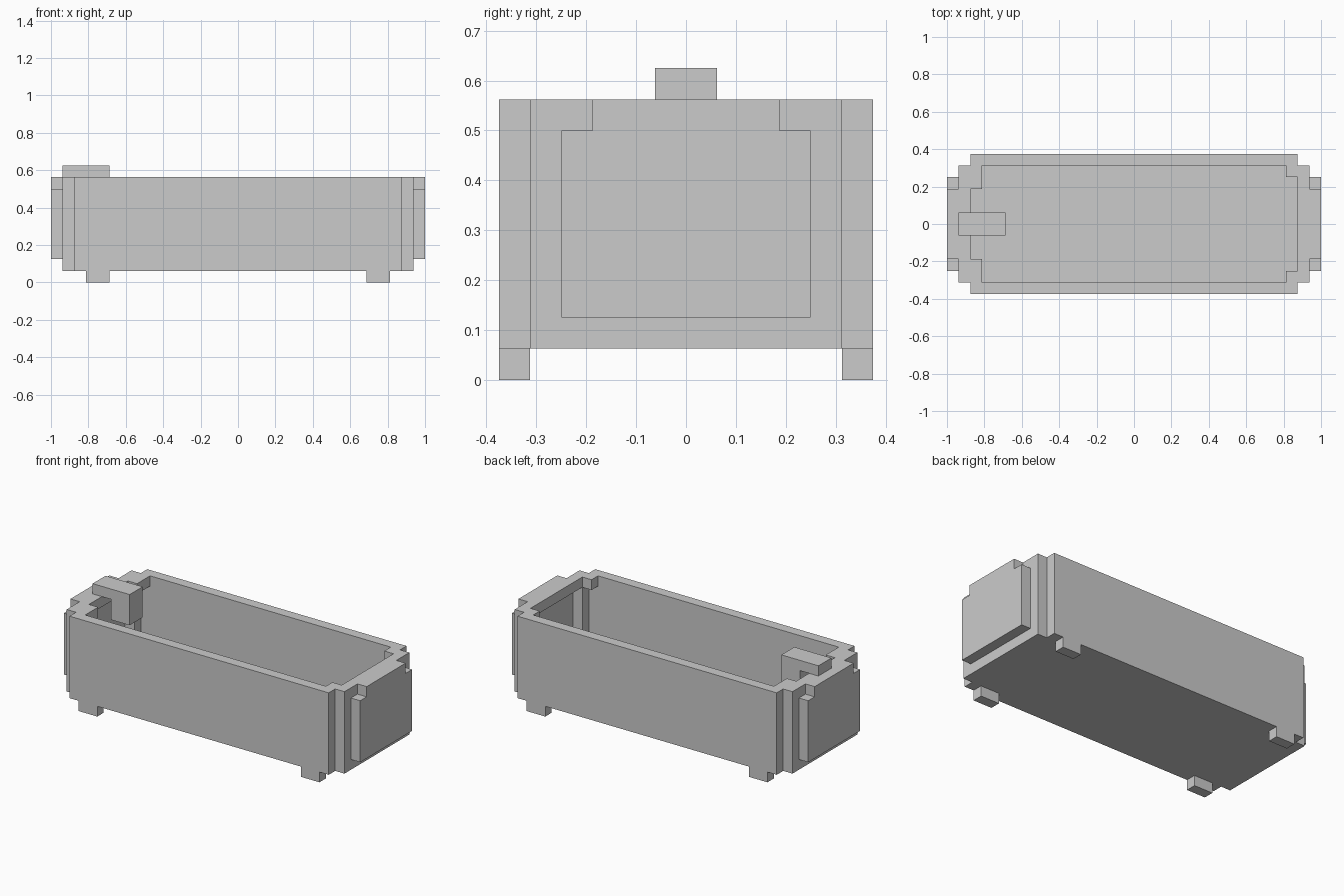
import bpy, bmesh

if "Cube" in bpy.data.objects:
    bpy.data.objects.remove(bpy.data.objects["Cube"])

U = 1 / 16  # one block unit


def prism(name, outline, z0, z1):
    """Extrude a flat outline (block units) from z0 to z1."""
    bm = bmesh.new()
    base = bm.faces.new([bm.verts.new((x * U, y * U, z0 * U)) for x, y in outline])
    top = bmesh.ops.extrude_face_region(bm, geom=[base])["geom"]
    verts = [v for v in top if isinstance(v, bmesh.types.BMVert)]
    bmesh.ops.translate(bm, verts=verts, vec=(0, 0, (z1 - z0) * U))
    bmesh.ops.recalc_face_normals(bm, faces=bm.faces)
    mesh = bpy.data.meshes.new(name)
    bm.to_mesh(mesh)
    bm.free()
    obj = bpy.data.objects.new(name, mesh)
    bpy.context.collection.objects.link(obj)
    return obj


def box(name, xs, ys, zs):
    (x0, x1), (y0, y1) = xs, ys
    return prism(name, [(x0, y0), (x1, y0), (x1, y1), (x0, y1)], *zs)


def mirror(obj, x, y):
    mod = obj.modifiers.new("Mirror", 'MIRROR')
    mod.use_axis = (x, y, False)
    mod.use_mirror_merge = False


# Floor with stepped corners
quarter = [(15, 5), (14, 5), (14, 6)]
half = quarter + [(-x, y) for x, y in reversed(quarter)]
prism("floor", half + [(x, -y) for x, y in reversed(half)], 1, 2)

# Long walls, corner posts, end panels and feet
mirror(box("side_wall", (-14, 14), (5, 6), (1.999, 9)), False, True)
mirror(box("corner_post", (14, 15), (4, 5), (1.999, 8)), True, True)
mirror(box("end_panel", (15, 16), (-4, 4), (2, 8)), True, False)
mirror(box("foot", (11, 13), (5, 6), (0, 1)), True, True)

# End rims: the tap end has wider inner corners
for name, side, inner in (("plain_end_rim", 1, 4), ("tap_end_rim", -1, 3)):
    edge = [(16, 3), (15, 3), (15, 4), (15, 5), (14, 5), (13, 5), (13, inner), (14, inner)]
    ring = edge + [(x, -y) for x, y in reversed(edge)]
    prism(name, [(side * x, y) for x, y in ring], 8, 9)

# Tap with downturned spout
box("tap_arm", (-15, -13), (-1, 1), (9, 10))
box("tap_spout", (-13, -11), (-1, 1), (7, 10))
# Outer corner strips closing the rim beside the long walls
